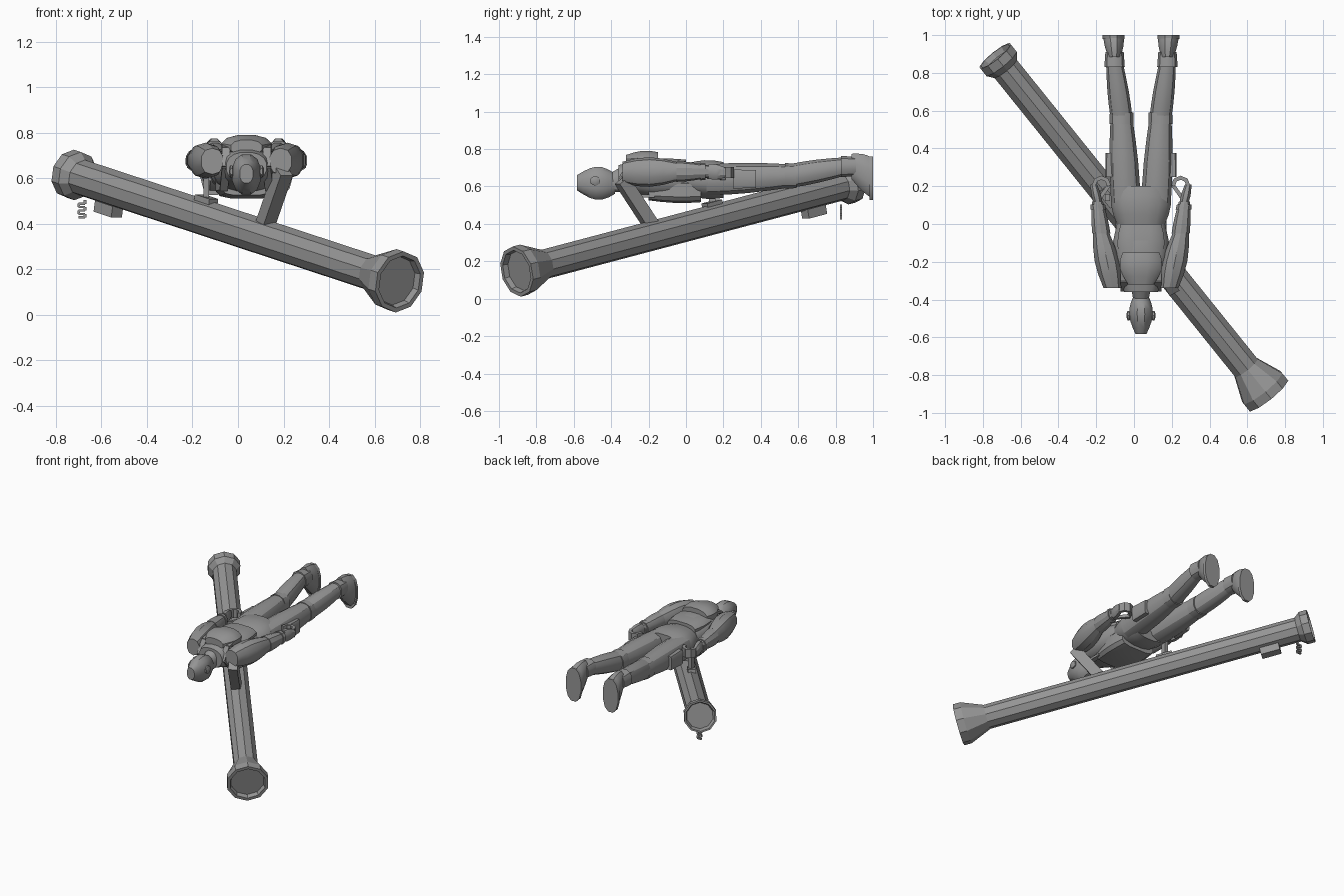
import bpy
import bmesh
from math import cos, sin, pi, copysign, radians
from mathutils import Vector, Matrix

default_cube = bpy.data.objects.get("Cube")
if default_cube:
    bpy.data.objects.remove(default_cube, do_unlink=True)

# Main reference points
CENTRE = Vector((0.037, 0, 0))            # symmetry line of the figure
ALONG = Vector((0, 1, 0))                 # from head to feet
UP = Vector((0, 0, 1))
REAR = Vector((-0.735, 0.89, 0.62))       # tube end by the feet
MOUTH = Vector((0.71, -0.905, 0.145))     # flared tube end
LENGTH = (MOUTH - REAR).length
AXIS = (MOUTH - REAR) / LENGTH

shade = (0.3, 0.3, 0.3, 1)
grey = bpy.data.materials.new("plain_grey")
grey.use_nodes = True
grey.diffuse_color = shade
grey.node_tree.nodes["Principled BSDF"].inputs["Base Color"].default_value = shade


def finish(name, bm, rounded=False):
    """Turn a bmesh into a finished object."""
    bmesh.ops.recalc_face_normals(bm, faces=bm.faces)
    mesh = bpy.data.meshes.new(name)
    bm.to_mesh(mesh)
    bm.free()
    mesh.materials.append(grey)
    obj = bpy.data.objects.new(name, mesh)
    bpy.context.collection.objects.link(obj)
    if rounded:
        bpy.ops.object.select_all(action="DESELECT")
        obj.select_set(True)
        bpy.context.view_layer.objects.active = obj
        bpy.ops.object.shade_smooth_by_angle(angle=radians(32))


def skin(bm, rings):
    """Bridge consecutive vertex rings and cap both ends."""
    for ring, following in zip(rings, rings[1:]):
        for i in range(len(ring)):
            bm.faces.new((ring[i - 1], ring[i], following[i], following[i - 1]))
    bm.faces.new(rings[0])
    bm.faces.new(rings[-1])


def superellipse(sides, power):
    """Unit outline: round for power two, boxier above."""
    def bend(value):
        return copysign(abs(value) ** (2 / power), value)
    angles = [2 * pi * (i + 0.5) / sides for i in range(sides)]
    return [(bend(cos(a)), bend(sin(a))) for a in angles]


def limb(name, start, end, radii, tall=1, bulge=0, steps=4, sides=12, power=2.3):
    """Tapered form with upright sections, swelling towards its middle."""
    bm = bmesh.new()
    rings = []
    for step in range(steps + 1):
        t = step / steps
        middle = CENTRE + start.lerp(end, t)
        radius = (radii[0] * (1 - t) + radii[1] * t) * (1 + bulge * sin(pi * t))
        rings.append([bm.verts.new(middle + radius * Vector((u, 0, v * tall)))
                      for u, v in superellipse(sides, power)])
    skin(bm, rings)
    finish(name, bm, rounded=True)


def lathe(name, profile):
    """Spin (distance, radius) pairs around the tube axis."""
    bm = bmesh.new()
    place = Matrix.Translation(REAR) @ AXIS.to_track_quat("Z", "Y").to_matrix().to_4x4()
    outline = superellipse(sides=10, power=2)
    skin(bm, [[bm.verts.new(place @ Vector((u * radius, v * radius, distance)))
               for u, v in outline] for distance, radius in profile])
    finish(name, bm)


def bars(name, points, width, height):
    """Square bars joining consecutive points."""
    bm = bmesh.new()
    for a, b in zip(points, points[1:]):
        turn = (b - a).to_track_quat("Y", "Z").to_matrix().to_4x4()
        size = Matrix.Diagonal((width, (b - a).length + height / 8, height, 1))
        place = Matrix.Translation((a + b) / 2)
        bmesh.ops.create_cube(bm, size=1, matrix=place @ turn @ size)
    finish(name, bm)


# Launch tube: rear collar, barrel, flared mouth, recessed covers at both ends
collar, barrel, flare, recess = 0.108, 0.08, 0.137, 0.03
lathe("launch_tube", [
    (recess, collar * 0.8), (0, collar * 0.9), (0, collar), (0.05, collar),
    (collar * 0.8, barrel), (LENGTH - 0.19, barrel), (LENGTH - 0.05, flare),
    (LENGTH, flare), (LENGTH, flare * 0.85), (LENGTH - recess, flare * 0.8)])

# Strut, grip, lower box and coiled cord attached to the tube
bars("shoulder_strut", [Vector((0.11, -0.17, 0.37)), Vector((0.2, -0.34, 0.63))], 0.06, 0.07)
grip = Vector((-0.14, 0.14, 0.45))
bars("grip_post", [grip, grip + UP * 0.2], 0.025, 0.035)
lever = grip + UP * 0.055
bars("grip_foot", [lever - AXIS * 0.05, lever + AXIS * 0.05], 0.05, 0.03)
under = REAR + AXIS * 0.27 - UP * 0.1
bars("under_box", [under - AXIS * 0.06, under + AXIS * 0.06], 0.06, 0.05)
coil = REAR + AXIS * barrel - UP * 0.1
zigzag = Vector((0.014, 0, 0))
bars("cord", [coil + zigzag * (-1) ** (i // 2) - UP * 0.015 * ((i + 1) // 2)
              for i in range(11)], 0.012, 0.01)

# Head, neck, trunk and hips
crown = Vector((0, -0.583, 0.62))
nape = Vector((0, -0.38, 0.615))
collarbone = Vector((0, -0.36, 0.65))
waist = Vector((0, 0, 0.64))
seat = Vector((0, 0.2, 0.635))
limb("head", crown, nape, (0.03, 0.04), tall=1.4, bulge=0.85, steps=6)
limb("neck", nape - ALONG * 0.04, collarbone + ALONG * 0.05, (0.038, 0.06), tall=1.3)
limb("trunk", collarbone, waist, (0.09, 0.13), tall=0.73, bulge=0.35, sides=16)
limb("hips", waist, seat, (0.13, 0.15), tall=0.65, bulge=0.15, sides=16)

# Vest: collar pad, back plate, chest pouch and belt
pad = Vector((0, -0.32, 0.735))
limb("collar_pad", pad, pad + ALONG * 0.17, (0.07, 0.1), tall=0.5, bulge=0.35)
plate = Vector((0, -0.17, 0.7))
limb("back_plate", plate, plate + ALONG * 0.17, (0.12, 0.11), tall=0.4, bulge=0.1, power=3)
pouch = Vector((0, -0.2, 0.58))
limb("chest_pouch", pouch, pouch + ALONG * 0.28, (0.11, 0.13), tall=0.5, bulge=0.15, power=4)
limb("belt", waist + ALONG * 0.07, waist + ALONG * 0.1, (0.15, 0.155), tall=0.64,
     steps=1, sides=16)

for side, word in ((1, "left"), (-1, "right")):
    def at(x, y, z):
        return Vector((side * x, y, z))

    # Ear and shoulder strap
    ear = at(0.066, -0.51, 0.63)
    limb(f"{word}_ear", ear, ear + ALONG * 0.05, (0.006, 0.006), tall=2.3, bulge=1, sides=8)
    strap = [at(0.09, -0.2, 0.75), at(0.09, -0.3, 0.73), at(0.09, -0.35, 0.65),
             at(0.1, -0.26, 0.55), at(0.1, -0.17, 0.55)]
    bars(f"{word}_strap", [CENTRE + p for p in strap], 0.035, 0.015)

    # Arm with cuff
    shoulder = at(0.15, -0.34, 0.675)
    elbow = at(0.21, -0.05, 0.68)
    wrist = at(0.23, 0.12, 0.68)
    knuckles = at(0.25, 0.21, 0.675)
    limb(f"{word}_upper_arm", shoulder, elbow, (0.05, 0.045), tall=1.15, bulge=0.45, sides=10)
    limb(f"{word}_forearm", elbow, wrist, (0.05, 0.03), tall=1.1, bulge=0.1, sides=10)
    limb(f"{word}_cuff", elbow.lerp(wrist, 0.75), elbow.lerp(wrist, 0.9), (0.043, 0.04),
         tall=1.1, steps=1, sides=10)

    # Hand with fingers curled round an open grip
    limb(f"{word}_palm", wrist, knuckles, (0.026, 0.018), tall=1.6, bulge=0.2, sides=8)
    hollow = CENTRE + at(0.21, 0.205, 0.675)
    curl = [hollow + 0.04 * at(cos(i * pi / 4), sin(i * pi / 4), 0) for i in range(5)]
    bars(f"{word}_fingers", curl, 0.02, 0.06)
    bars(f"{word}_thumb", [CENTRE + wrist - UP * 0.03, curl[-1] - UP * 0.03], 0.02, 0.02)

    # Leg with thigh pouch and knee pad
    hip = at(0.08, 0.11, 0.635)
    knee = at(0.103, 0.56, 0.657)
    ankle = at(0.14, 0.85, 0.707)
    toe = at(0.145, 1, 0.643)
    limb(f"{word}_thigh", hip, knee, (0.08, 0.06), tall=1.06, bulge=0.12)
    limb(f"{word}_shin", knee, ankle, (0.06, 0.046), tall=1.1, bulge=0.1)
    holster = at(0.166, 0.25, 0.64)
    limb(f"{word}_thigh_pouch", holster, holster + ALONG * 0.125, (0.024, 0.022), tall=2.2,
         steps=1, sides=8, power=5)
    limb(f"{word}_knee_pad", knee - ALONG * 0.03, knee + ALONG * 0.03, (0.066, 0.064),
         tall=1.06, steps=1)

    # Boot with toes pointing down and a flat sole
    limb(f"{word}_boot_top", ankle - ALONG * 0.02, ankle + ALONG * 0.06, (0.056, 0.05), tall=1.05)
    limb(f"{word}_boot", ankle + ALONG * 0.035, toe, (0.035, 0.056), tall=2, bulge=0.12)
    limb(f"{word}_sole", toe - ALONG * 0.02, toe, (0.06, 0.06), tall=2, steps=1)
